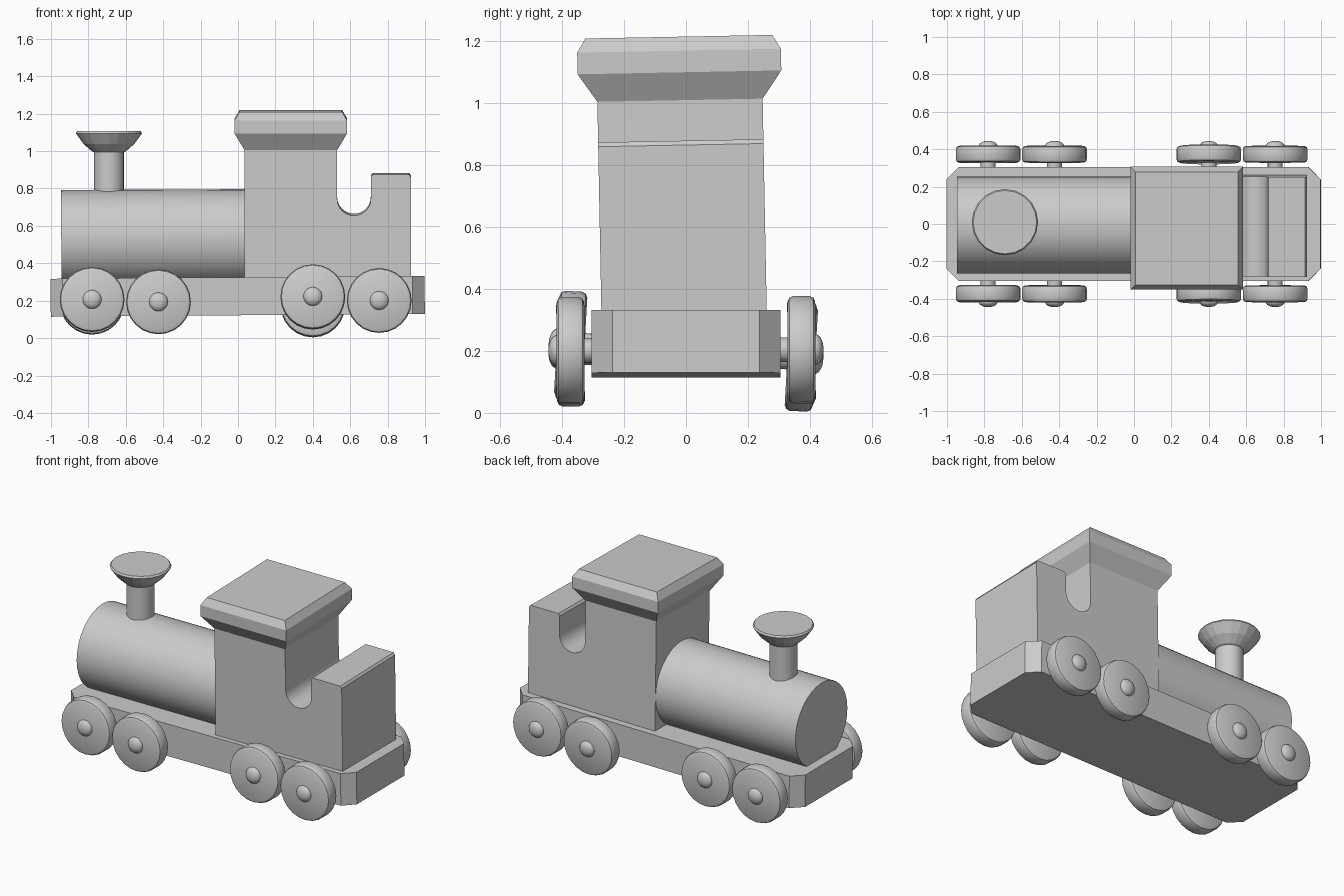
import bpy, bmesh
from math import cos, sin, pi, radians
from mathutils import Matrix, Vector

if "Cube" in bpy.data.objects:
    bpy.data.objects.remove(bpy.data.objects["Cube"])


def make(name, bm, smooth=None):
    bmesh.ops.recalc_face_normals(bm, faces=bm.faces[:])
    me = bpy.data.meshes.new(name)
    bm.to_mesh(me)
    bm.free()
    ob = bpy.data.objects.new(name, me)
    bpy.context.collection.objects.link(ob)
    if smooth:
        bpy.ops.object.select_all(action='DESELECT')
        ob.select_set(True)
        bpy.context.view_layer.objects.active = ob
        bpy.ops.object.shade_smooth_by_angle(angle=radians(smooth))
    return ob


def prism(points, depth):
    """Face through the points, extruded along depth."""
    bm = bmesh.new()
    face = bm.faces.new([bm.verts.new(p) for p in points])
    geom = bmesh.ops.extrude_face_region(bm, geom=[face], use_keep_orig=True)["geom"]
    bmesh.ops.translate(bm, vec=depth, verts=[v for v in geom if isinstance(v, bmesh.types.BMVert)])
    return bm


def lathe(profile, sides):
    """Closed solid of revolution about z from (radius, height) points."""
    bm = bmesh.new()
    rings = [[bm.verts.new((r * cos(2 * pi * i / sides), r * sin(2 * pi * i / sides), z))
              for i in range(sides)] for r, z in profile]
    for a, b in zip(rings, rings[1:]):
        for i in range(sides):
            j = (i + 1) % sides
            bm.faces.new((a[i], a[j], b[j], b[i]))
    bm.faces.new(rings[0])
    bm.faces.new(rings[-1])
    return bm


# Chassis plank with cut corners, tilted very slightly
cx, cy = 0.935, 0.238
outline = [(-cx, -.305), (cx, -.305), (1, -cy), (1, cy), (cx, .305), (-cx, .305), (-1, cy), (-1, -cy)]
base = make("chassis", prism([(x, y, 0.122) for x, y in outline], (0, 0, 0.203)))
base.rotation_euler.y = -0.008

# Boiler barrel
boiler = make("boiler", lathe([(0.26, -0.49), (0.26, 0.51)], 32), 30)
boiler.location = (-0.455, -0.005, 0.534)
boiler.rotation_euler.y = radians(90) - 0.005

# Chimney pipe and faceted funnel
pipe = make("chimney_pipe", lathe([(0.08, 0.74), (0.08, 1.01)], 24), 30)
pipe.location = (-0.69, 0.01, 0)
funnel = make("chimney_funnel", lathe([(0.07, 0.99), (0.09, 0.998), (0.136, 1.038),
                                       (0.177, 1.095), (0.17, 1.106)], 20))
funnel.location = (-0.69, 0.01, 0)

# Cab with U-shaped notch and rear coal box
w = 0.267
arc = [(0.62 + 0.09 * cos(a), 0.75 + 0.09 * sin(a)) for a in [-pi * i / 12 for i in range(13)]]
side = [(.035, .3), (.925, .3), (.925, .865), (.915, .879), (.72, .879), (.71, .865)] \
    + arc + [(.53, 1.01), (.035, 1.01)]
bm = prism([(x, -w, z) for x, z in side], (0, 2 * w, 0))

# Flared roof extruded from the top of the cab: (height, outward offset)
bm.faces.ensure_lookup_table()
top = max(bm.faces, key=lambda f: f.calc_center_median().z)
for z, grow in [(1.1, 0.062), (1.17, 0.062), (1.215, 0.035)]:
    new = bmesh.ops.extrude_face_region(bm, geom=[top])["geom"]
    if top.is_valid:
        bmesh.ops.delete(bm, geom=[top], context='FACES_ONLY')
    top = [g for g in new if isinstance(g, bmesh.types.BMFace)][0]
    for v in top.verts:
        right, back = v.co.x > 0.28, v.co.y > 0
        k = grow - 0.009
        v.co = Vector((0.53 + k if right else 0.035 - k, (w + grow) * (1 if back else -1), z))
cab = make("cab", bm, 25)
cab.rotation_euler.x = radians(1.1)

# Axles with domed ends, and a wheel at each end: (x, front z, back z)
wheel_profile = [(0.155, 0.328), (0.168, 0.334), (0.173, 0.345), (0.173, 0.4),
                 (0.168, 0.412), (0.155, 0.418)]
half = [(0.04, 0.41), (0.05, 0.415), (0.05, 0.422), (0.042, 0.433), (0.026, 0.441), (0.01, 0.444)]
axle_profile = [(r, -h) for r, h in reversed(half)] + half
for n, (x, zf, zb) in enumerate([(-0.78, 0.206, 0.192), (-0.425, 0.194, 0.2),
                                 (0.4, 0.22, 0.178), (0.755, 0.201, 0.204)], 1):
    tilt = (zb - zf) / 0.746
    for end, turn in (("front", 90), ("back", -90)):
        wheel = make(f"{end}_wheel_{n}", lathe(wheel_profile, 24), 35)
        wheel.location = (x, 0, (zf + zb) / 2)
        wheel.rotation_euler.x = radians(turn) + tilt
    axle = make(f"axle_{n}", lathe(axle_profile, 20), 50)
    axle.location = (x, 0, (zf + zb) / 2)
    axle.rotation_euler.x = radians(90) + tilt
